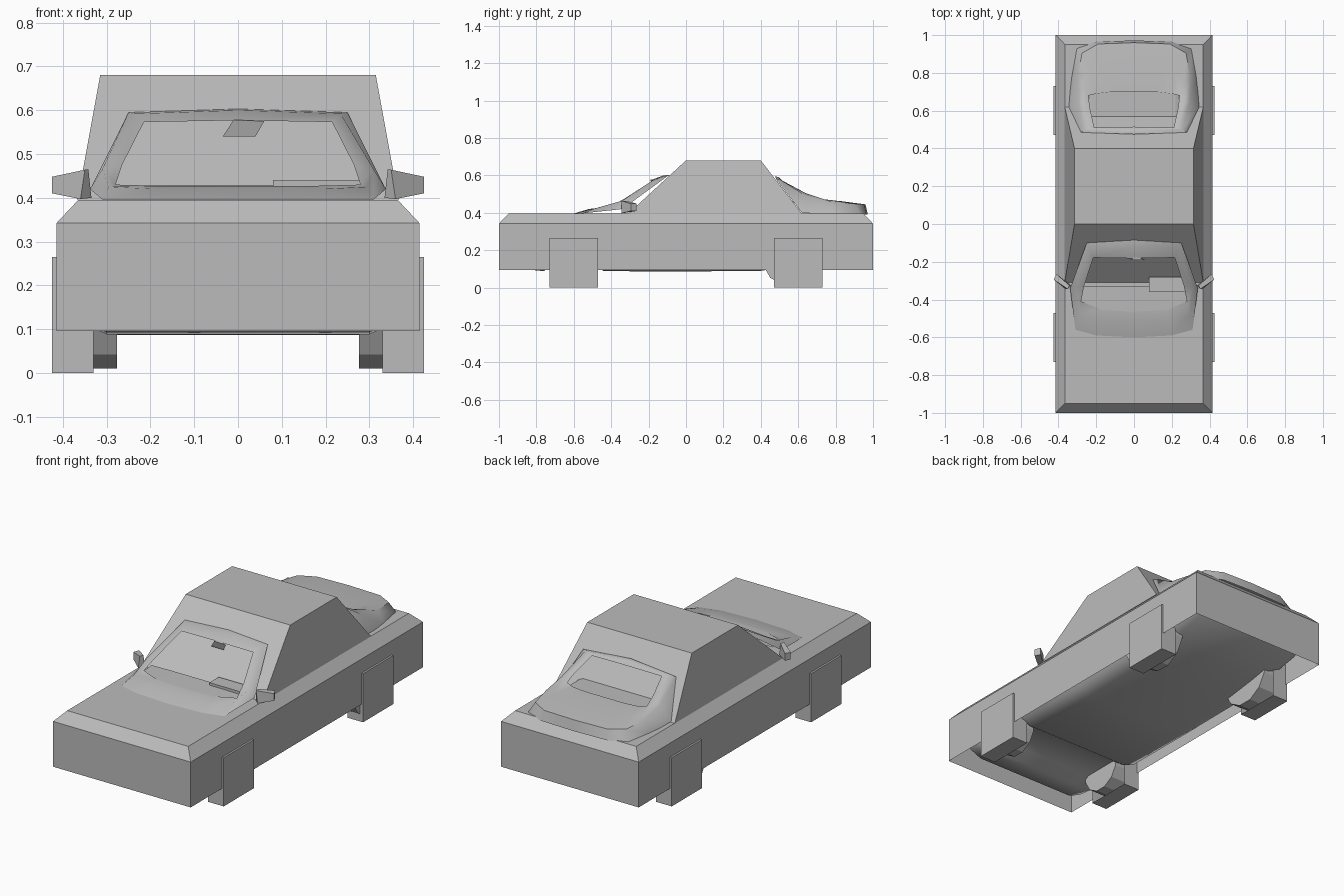
import bpy, bmesh, math
from mathutils import Matrix

cube = bpy.data.objects.get("Cube")
if cube:
    bpy.data.objects.remove(cube, do_unlink=True)

GREY = (0.5, 0.5, 0.5, 1)
paint = bpy.data.materials.new("plain grey")
paint.use_nodes = True
paint.diffuse_color = GREY
paint.node_tree.nodes["Principled BSDF"].inputs["Base Color"].default_value = GREY


def finish(name, bm, smooth=False, recalc=True):
    if recalc:
        bmesh.ops.recalc_face_normals(bm, faces=bm.faces)
    mesh = bpy.data.meshes.new(name)
    bm.to_mesh(mesh)
    bm.free()
    mesh.materials.append(paint)
    obj = bpy.data.objects.new(name, mesh)
    bpy.context.collection.objects.link(obj)
    if smooth:
        bpy.ops.object.select_all(action='DESELECT')
        obj.select_set(True)
        bpy.context.view_layer.objects.active = obj
        bpy.ops.object.shade_smooth_by_angle(angle=math.radians(50))
    return obj


def loft(name, rings, closed=True, cap_start=False, cap_end=False, smooth=False):
    """Join rows of points with quads."""
    bm = bmesh.new()
    rows = [[bm.verts.new(p) for p in ring] for ring in rings]
    n = len(rows[0])
    for a, b in zip(rows, rows[1:]):
        for i in range(n if closed else n - 1):
            j = (i + 1) % n
            bm.faces.new((a[i], a[j], b[j], b[i]))
    if cap_start:
        bm.faces.new(rows[0])
    if cap_end:
        bm.faces.new(rows[-1])
    return finish(name, bm, smooth)


def rect(hx, y0, y1, z):
    return [(-hx, y0, z), (hx, y0, z), (hx, y1, z), (-hx, y1, z)]


def mirrored(half):
    """Close a half outline that starts and ends on the centre line."""
    return half + [(-x, y, z) for x, y, z in half[-2:0:-1]]


def box(name, x0, x1, y0, y1, z0, z1, open_side=None):
    bm = bmesh.new()
    bmesh.ops.create_cube(bm, size=1)
    for v in bm.verts:
        v.co = ((x0, x1)[v.co.x > 0], (y0, y1)[v.co.y > 0], (z0, z1)[v.co.z > 0])
    bmesh.ops.recalc_face_normals(bm, faces=bm.faces)
    if open_side:
        gone = [f for f in bm.faces if f.normal.x * open_side > 0.9]
        bmesh.ops.delete(bm, geom=gone, context='FACES')
    return finish(name, bm, recalc=False)


# Body shell with chamfered shoulder, open underneath
loft("body", [rect(0.415, -1, 1, 0.095), rect(0.415, -1, 1, 0.342),
              rect(0.365, -0.95, 0.95, 0.395)], cap_end=True)

# Cabin
loft("cabin", [rect(0.367, -0.31, 0.62, 0.395), rect(0.315, 0, 0.4, 0.68)], cap_end=True)

# Windscreen frame
frame_outer = [(0, -0.6, 0.396), (0.2, -0.59, 0.396), (0.31, -0.56, 0.396),
               (0.338, -0.34, 0.42), (0.25, -0.1, 0.595), (0, -0.085, 0.603)]
frame_middle = [(0, -0.52, 0.42), (0.19, -0.51, 0.42), (0.295, -0.48, 0.425),
                (0.31, -0.34, 0.465), (0.235, -0.13, 0.592), (0, -0.12, 0.6)]
frame_inner = [(0, -0.465, 0.427), (0.17, -0.455, 0.427), (0.28, -0.41, 0.43),
               (0.265, -0.33, 0.475), (0.215, -0.178, 0.573), (0, -0.182, 0.577)]
loft("windscreen_frame", [mirrored(r) for r in (frame_outer, frame_middle, frame_inner)],
     smooth=True)

# Dashboard and instrument hood
loft("dashboard", [[(-0.29, -0.42, 0.42), (-0.17, -0.48, 0.424), (0.17, -0.48, 0.424),
                    (0.29, -0.42, 0.42)],
                   [(-0.29, -0.33, 0.426), (-0.17, -0.33, 0.428), (0.17, -0.33, 0.428),
                    (0.29, -0.33, 0.426)]], closed=False, smooth=True)
box("instrument_hood", 0.08, 0.28, -0.36, -0.28, 0.42, 0.441)

# Interior mirror
loft("interior_mirror", [[(-0.035, -0.18, 0.54), (0.04, -0.18, 0.54), (0.01, -0.17, 0.56)],
                         [(-0.01, -0.19, 0.578), (0.06, -0.19, 0.575), (0, -0.17, 0.58)]],
     cap_start=True, cap_end=True)

# Rear deck wrapped around the rear window
deck_outer = [(0, 0.972, 0.39), (0.2, 0.965, 0.39), (0.305, 0.93, 0.39),
              (0.332, 0.78, 0.39), (0.345, 0.62, 0.4), (0.28, 0.485, 0.575),
              (0, 0.475, 0.595)]
deck_shoulder = [(0, 0.96, 0.445), (0.19, 0.953, 0.445), (0.275, 0.905, 0.448),
                 (0.298, 0.78, 0.458), (0.295, 0.65, 0.485), (0.255, 0.5, 0.58),
                 (0, 0.49, 0.592)]
deck_top = [(0, 0.83, 0.462), (0.16, 0.82, 0.462), (0.23, 0.8, 0.465),
            (0.265, 0.74, 0.472), (0.262, 0.64, 0.505), (0.23, 0.505, 0.575),
            (0, 0.5, 0.588)]
deck_inner = [(0, 0.7, 0.47), (0.12, 0.7, 0.47), (0.2, 0.69, 0.47),
              (0.24, 0.68, 0.478), (0.235, 0.62, 0.51), (0.21, 0.51, 0.568),
              (0, 0.515, 0.572)]
loft("rear_deck", [mirrored(r) for r in (deck_outer, deck_shoulder, deck_top, deck_inner)],
     smooth=True)
loft("parcel_shelf", [rect(0.24, 0.56, 0.69, 0.456), rect(0.22, 0.56, 0.7, 0.462)],
     cap_end=True)

# Curved underbody: centre height at stations along the length
stations = [(-0.93, 0.17), (-0.88, 0.1), (-0.76, 0.088), (-0.7, 0.13), (-0.5, 0.13),
            (-0.44, 0.088), (0, 0.086), (0.4, 0.09), (0.62, 0.12), (0.85, 0.16),
            (0.95, 0.22)]
section = [(-0.4, 0.12), (-0.37, 0.03), (-0.3, 0), (0, 0), (0.3, 0), (0.37, 0.03), (0.4, 0.12)]
loft("underbody", [[(x, y, z + dz) for x, dz in section] for y, z in stations],
     closed=False, smooth=True)

# Wheels: square cover, open inboard, with a faceted tyre inside
for side, side_name in ((1, "left"), (-1, "right")):
    for end, y, tyre_y, radius in (("front", -0.6, -0.6, 0.125), ("rear", 0.6, 0.565, 0.162)):
        x0, x1 = sorted((0.33 * side, 0.425 * side))
        box(f"{end}_{side_name}_wheel_cover", x0, x1, y - 0.13, y + 0.13, 0, 0.265,
            open_side=-side)
        bm = bmesh.new()
        bmesh.ops.create_cone(bm, cap_ends=True, segments=12, radius1=radius,
                              radius2=radius, depth=0.13,
                              matrix=Matrix.Translation((0.342 * side, tyre_y, radius + 0.005))
                              @ Matrix.Rotation(math.pi / 2, 4, 'Y')
                              @ Matrix.Rotation(math.pi / 12, 4, 'Z'))
        finish(f"{end}_{side_name}_tyre", bm)

    # Door mirror: narrow stem widening to a tilted housing
    stem = [(0.335, -0.325, 0.4), (0.36, -0.345, 0.397), (0.35, -0.345, 0.464), (0.342, -0.325, 0.464)]
    tip = [(0.41, -0.265, 0.41), (0.425, -0.295, 0.41), (0.425, -0.295, 0.448), (0.41, -0.265, 0.45)]
    loft(f"{side_name}_door_mirror", [[(side * x, y, z) for x, y, z in r] for r in (stem, tip)],
         cap_start=True, cap_end=True)
